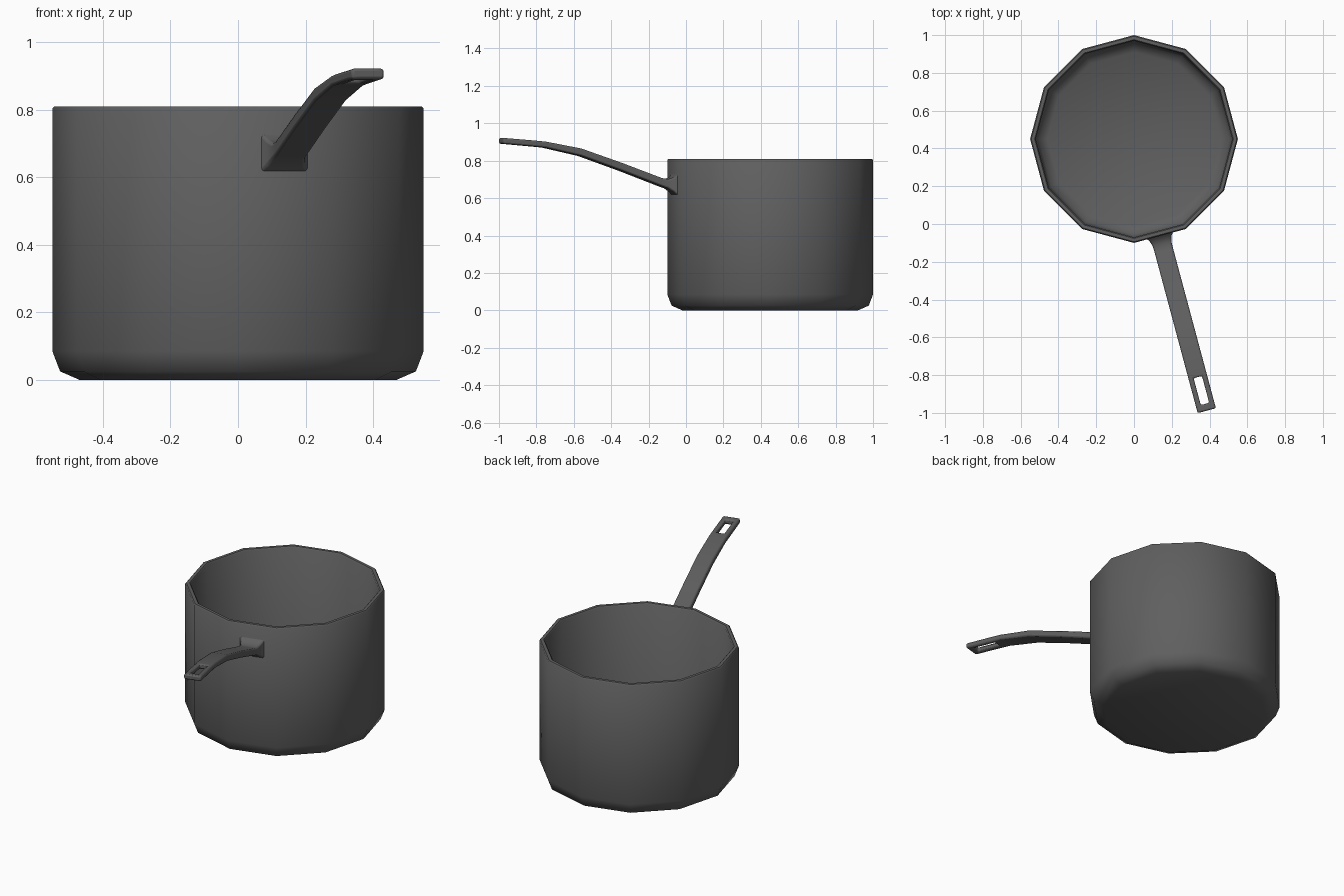
import bpy, bmesh, math
from mathutils import Vector

if "Cube" in bpy.data.objects:
    bpy.data.objects.remove(bpy.data.objects["Cube"])

metal = bpy.data.materials.new("dark_grey_metal")
metal.diffuse_color = (0.115, 0.115, 0.115, 1)
metal.use_nodes = True
metal.node_tree.nodes["Principled BSDF"].inputs["Base Color"].default_value = metal.diffuse_color

SIDES = 12
CENTRE = Vector((0, 0.45, 0))


def finish(bm, name, angle):
    bmesh.ops.recalc_face_normals(bm, faces=bm.faces)
    me = bpy.data.meshes.new(name)
    bm.to_mesh(me)
    bm.free()
    me.materials.append(metal)
    ob = bpy.data.objects.new(name, me)
    bpy.context.collection.objects.link(ob)
    bpy.ops.object.select_all(action='DESELECT')
    ob.select_set(True)
    bpy.context.view_layer.objects.active = ob
    bpy.ops.object.shade_smooth_by_angle(angle=math.radians(angle))
    return ob


# Pot body: 12-sided lathe, (radius, height) from outer base over rim to inner floor
profile = [(0.47, 0), (0.527, 0.025), (0.55, 0.085), (0.55, 0.803), (0.544, 0.81),
           (0.526, 0.81), (0.52, 0.803), (0.52, 0.095), (0.505, 0.055), (0.46, 0.03)]
bm = bmesh.new()
rings = []
for r, z in profile:
    rings.append([bm.verts.new(CENTRE + Vector((r * math.cos(math.tau * k / SIDES),
                                                r * math.sin(math.tau * k / SIDES), z)))
                  for k in range(SIDES)])
for a, b in zip(rings, rings[1:]):
    for k in range(SIDES):
        n = (k + 1) % SIDES
        bm.faces.new((a[k], a[n], b[n], b[k]))
bm.faces.new(rings[0])
bm.faces.new(rings[-1])
finish(bm, "pot_body", 50)

# Handle: stations of (distance from pot axis, bottom z, top z, half width)
stations = [(0.525, 0.612, 0.732, 0.075), (0.545, 0.632, 0.712, 0.06),
            (0.575, 0.652, 0.701, 0.051), (0.61, 0.664, 0.707, 0.05),
            (0.828, 0.746, 0.787, 0.05), (1.056, 0.826, 0.865, 0.05),
            (1.253, 0.870, 0.902, 0.05), (1.305, 0.875, 0.907, 0.05),
            (1.452, 0.888, 0.919, 0.05), (1.489, 0.891, 0.922, 0.05)]
SLOT = 7                                   # segment holding the hanging slot
out = Vector((math.sin(math.radians(15)), -math.cos(math.radians(15)), 0))
side = Vector((-out.y, out.x, 0))
bm = bmesh.new()
grid = []                                  # grid[station][layer][column]
for t, lo, hi, w in stations:
    grid.append([[bm.verts.new(CENTRE + out * t + side * (w * f) + Vector((0, 0, z)))
                  for f in (-1, -0.46, 0.46, 1)] for z in (lo, hi)])
last = len(grid) - 1
for i in range(last):
    a, b = grid[i], grid[i + 1]
    for c in range(3):
        if i == SLOT and c == 1:
            continue
        for l in (0, 1):
            bm.faces.new((a[l][c], a[l][c + 1], b[l][c + 1], b[l][c]))
    for c in ((0, 1, 2, 3) if i == SLOT else (0, 3)):
        bm.faces.new((a[0][c], b[0][c], b[1][c], a[1][c]))
for i in (0, SLOT, SLOT + 1, last):        # end caps and slot ends
    for c in ((1,) if i in (SLOT, SLOT + 1) else (0, 1, 2)):
        g = grid[i]
        bm.faces.new((g[0][c], g[0][c + 1], g[1][c + 1], g[1][c]))
handle = finish(bm, "handle", 50)
bev = handle.modifiers.new("rounded_edges", 'BEVEL')
bev.width = 0.008
bev.segments = 2
bev.limit_method = 'ANGLE'
bev.angle_limit = math.radians(50)
